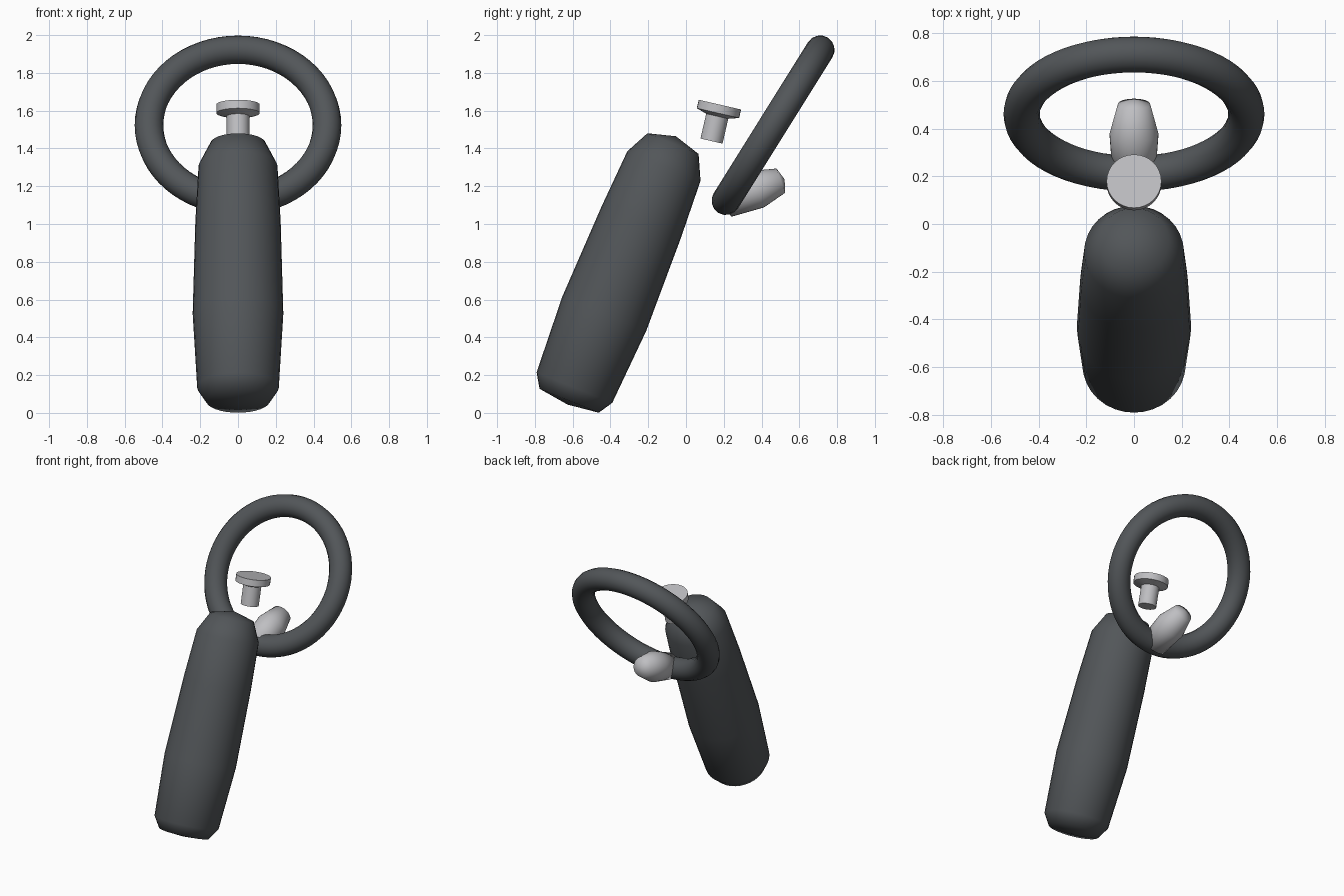
import bpy, bmesh, math
from mathutils import Matrix

if "Cube" in bpy.data.objects:
    bpy.data.objects.remove(bpy.data.objects["Cube"])


def material(name, rgb):
    m = bpy.data.materials.new(name)
    m.diffuse_color = (*rgb, 1)
    m.use_nodes = True
    m.node_tree.nodes["Principled BSDF"].inputs["Base Color"].default_value = m.diffuse_color
    return m


dark = material("dark grey", (0.085, 0.093, 0.100))
light = material("light grey", (0.52, 0.52, 0.54))


def finish(bm, name, mat, loc, tilt, angle):
    """Store a mesh tilted about x and shade it smooth up to an angle."""
    bmesh.ops.recalc_face_normals(bm, faces=bm.faces)
    me = bpy.data.meshes.new(name)
    bm.to_mesh(me)
    bm.free()
    me.transform(Matrix.Rotation(math.radians(tilt), 4, 'X'))
    ob = bpy.data.objects.new(name, me)
    ob.location = loc
    me.materials.append(mat)
    bpy.context.collection.objects.link(ob)
    bpy.ops.object.select_all(action='DESELECT')
    ob.select_set(True)
    bpy.context.view_layer.objects.active = ob
    bpy.ops.object.shade_smooth_by_angle(angle=math.radians(angle))


def lathe(name, profile, mat, loc, tilt, angle=180, n=32):
    """Revolve (radius, height) points; the first and last are poles."""
    bm = bmesh.new()
    verts = [bm.verts.new((r, 0, h)) for r, h in profile]
    edges = [bm.edges.new(p) for p in zip(verts, verts[1:])]
    bmesh.ops.spin(bm, geom=verts + edges, cent=(0, 0, 0), axis=(0, 0, 1),
                   angle=math.tau, steps=n, use_merge=False)
    bmesh.ops.remove_doubles(bm, verts=bm.verts, dist=1e-4)
    finish(bm, name, mat, loc, tilt, angle)


def torus(name, major, minor, mat, loc, tilt, n=64, k=16):
    bm = bmesh.new()
    circle = bmesh.ops.create_circle(
        bm, segments=k, radius=minor,
        matrix=Matrix.Translation((major, 0, 0)) @ Matrix.Rotation(math.pi / 2, 4, 'X'))
    geom = circle["verts"] + list(bm.edges)
    bmesh.ops.spin(bm, geom=geom, cent=(0, 0, 0), axis=(0, 0, 1),
                   angle=math.tau, steps=n, use_merge=False)
    bmesh.ops.remove_doubles(bm, verts=bm.verts, dist=1e-4)
    finish(bm, name, mat, loc, tilt, 180)


# Leaning grip
lathe("grip", [(0, 0), (0.169, 0.022), (0.216, 0.097), (0.24, 0.518), (0.226, 1.04),
               (0.209, 1.362), (0.146, 1.49), (0, 1.532)],
      dark, (0, -0.627, 0.044), -22)

# Tracking ring
torus("ring", 0.471, 0.076, dark, (0, 0.461, 1.523), 58)

# Thumbstick: shaft, flared underside, flat cap
lathe("thumbstick", [(0, 0), (0.06, 0), (0.06, 0.135), (0.115, 0.152), (0.115, 0.198), (0, 0.198)],
      light, (0, 0.135, 1.439), -13, angle=45)

# Trigger behind the ring
lathe("trigger", [(0, -0.02), (0.09, 0), (0.103, 0.179), (0.068, 0.312), (0, 0.333)],
      light, (0, 0.209, 1.123), -70)
